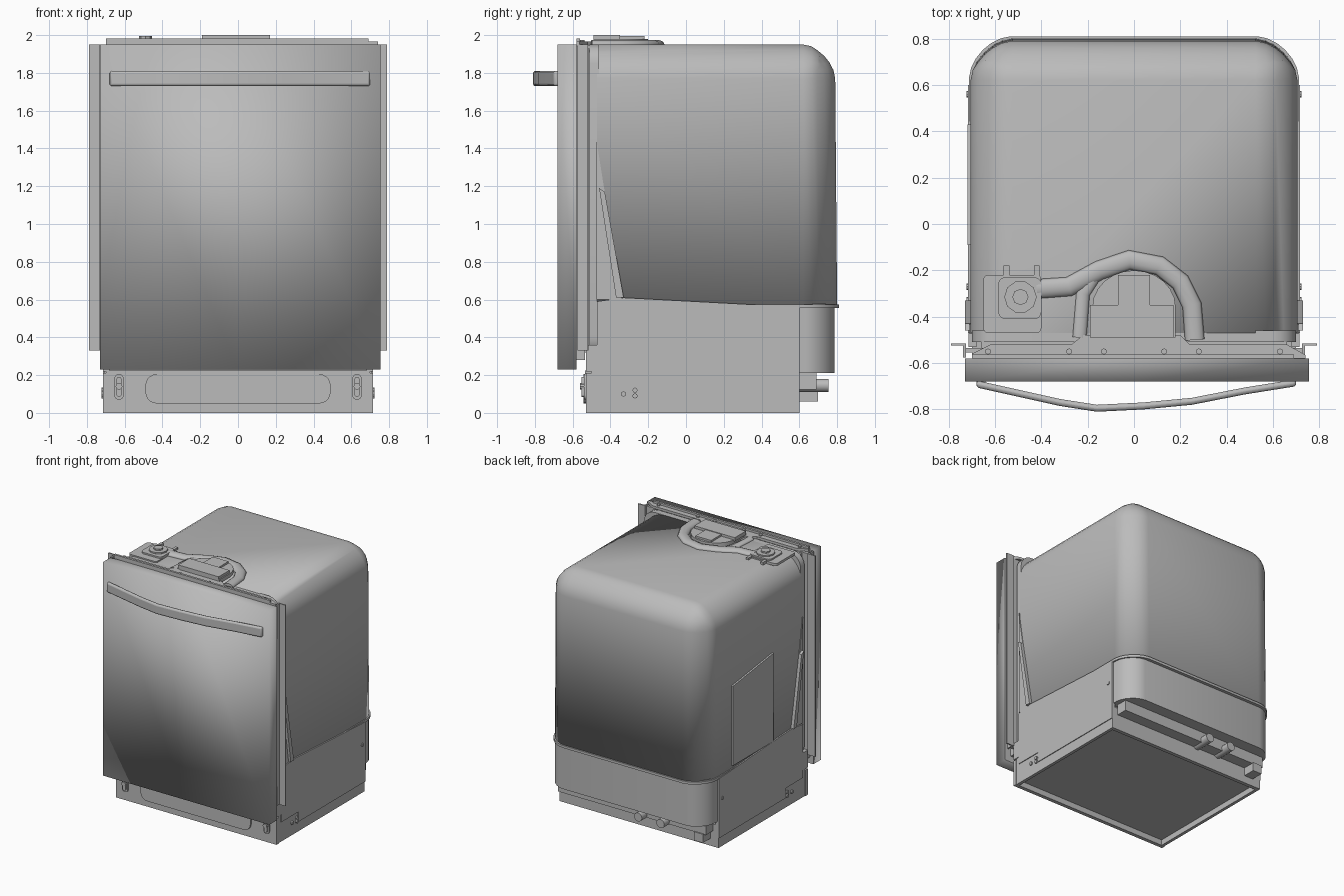
import bpy, bmesh, math

if "Cube" in bpy.data.objects:
    bpy.data.objects.remove(bpy.data.objects["Cube"])

steel = bpy.data.materials.new("brushed_grey")
steel.use_nodes = True
steel.diffuse_color = (0.5, 0.5, 0.5, 1)
steel.node_tree.nodes["Principled BSDF"].inputs["Base Color"].default_value = (0.5, 0.5, 0.5, 1)


def finish(name, bm, angle=30):
    bmesh.ops.recalc_face_normals(bm, faces=bm.faces)
    mesh = bpy.data.meshes.new(name)
    bm.to_mesh(mesh)
    bm.free()
    mesh.materials.append(steel)
    ob = bpy.data.objects.new(name, mesh)
    bpy.context.collection.objects.link(ob)
    bpy.ops.object.select_all(action='DESELECT')
    ob.select_set(True)
    bpy.context.view_layer.objects.active = ob
    bpy.ops.object.shade_smooth_by_angle(angle=math.radians(angle))
    return ob


def box_mesh(x, y, z):
    bm = bmesh.new()
    bmesh.ops.create_cube(bm, size=1)
    for v in bm.verts:
        for i, r in enumerate((x, y, z)):
            v.co[i] = r[0] if v.co[i] < 0 else r[1]
    return bm


def box(name, x, y, z):
    return finish(name, box_mesh(x, y, z))


def prism(name, pts, axis, lo, hi):
    """Extrude an outline along the chosen axis; outline uses the other two axes."""
    def place(p, h):
        c = list(p)
        c.insert(axis, h)
        return c
    bm = bmesh.new()
    face = bm.faces.new([bm.verts.new(place(p, lo)) for p in pts])
    ext = bmesh.ops.extrude_face_region(bm, geom=[face])["geom"]
    move = [0, 0, 0]
    move[axis] = hi - lo
    bmesh.ops.translate(bm, verts=[v for v in ext if isinstance(v, bmesh.types.BMVert)], vec=move)
    return finish(name, bm)


def rounded(u0, u1, v0, v1, r, n=5):
    """Rounded rectangle outline."""
    out = []
    corners = [(u1 - r, v1 - r), (u0 + r, v1 - r), (u0 + r, v0 + r), (u1 - r, v0 + r)]
    for k, (cu, cv) in enumerate(corners):
        for i in range(n + 1):
            a = math.pi / 2 * (k + i / n)
            out.append((cu + r * math.cos(a), cv + r * math.sin(a)))
    return out


def disc(cu, cv, r, n=16):
    return [(cu + r * math.cos(math.tau * i / n), cv + r * math.sin(math.tau * i / n)) for i in range(n)]


def shell(name, x, y, z, r, round_top, angle):
    """Box with rounded rear corners and, if wanted, rounded rear and side top edges."""
    bm = box_mesh(x, y, z)
    picked = []
    for e in bm.edges:
        mid = (e.verts[0].co + e.verts[1].co) / 2
        rear, top = mid.y > y[1] - 0.01, mid.z > z[1] - 0.01
        upright = abs(e.verts[0].co.z - e.verts[1].co.z) > 0.01
        if (rear and upright) or (round_top and top and mid.y > y[0] + 0.01):
            picked.append(e)
    bmesh.ops.bevel(bm, geom=picked, offset=r, segments=6, profile=0.45, affect='EDGES')
    return finish(name, bm, angle)


def mark_sharp(ob, rule):
    verts = ob.data.vertices
    for e in ob.data.edges:
        e.use_edge_sharp = rule(*(verts[i].co for i in e.vertices))


# Tub and the apron below it; the front rim is crisp except at one roof corner
tub = shell("tub", (-0.705, 0.705), (-0.47, 0.80), (0.57, 1.95), 0.18, True, 91)
mark_sharp(tub, lambda a, b: max(a.y, b.y) < -0.46 and not (min(a.x, b.x) > 0.5 and min(a.z, b.z) > 1.9))
for v in tub.data.vertices:
    if v.co.y > 0.7 and v.co.z > 1.0:
        v.co.y -= 0.01
shell("lower_apron", (-0.70, 0.70), (-0.45, 0.785), (0.21, 0.58), 0.15, False, 40)
shell("tub_rim_band", (-0.712, 0.712), (-0.40, 0.81), (0.555, 0.575), 0.18, False, 40)

# Door, softly shaded over its front edges, with its inner liner
bm = box_mesh((-0.73, 0.755), (-0.68, -0.58), (0.23, 1.95))
bmesh.ops.bisect_plane(bm, geom=bm.verts[:] + bm.edges[:] + bm.faces[:],
                       plane_co=(0, 0, 0), plane_no=(1, 0, 0))
door = finish("door_panel", bm, 91)
mark_sharp(door, lambda a, b: min(a.y, b.y) > -0.6)
box("door_liner", (-0.70, 0.70), (-0.58, -0.535), (0.28, 1.94))
prism("tub_collar", rounded(-0.70, 0.70, 0.30, 1.95, 0.1), 1, -0.51, -0.46)
box("door_gasket", (-0.66, 0.66), (-0.54, -0.50), (0.32, 1.93))

# Curved handle bar with softened edges
bar = [(-0.68, -0.705), (-0.5, -0.745), (-0.32, -0.785), (-0.16, -0.81),
       (0.04, -0.80), (0.25, -0.78), (0.48, -0.735), (0.70, -0.70)]
handle = prism("handle", bar + [(x, y + 0.03) for x, y in reversed(bar)], 2, 1.73, 1.81)
soft = handle.modifiers.new("soft_edges", 'BEVEL')
soft.width = 0.013
soft.segments = 3
for x in (-0.66, 0.67):
    box("handle_post", (x - 0.02, x + 0.02), (-0.70, -0.68), (1.74, 1.80))

# Side parts, mirrored
skirt = [(-0.47, 0.16), (-0.47, 0.59), (-0.33, 0.61), (0.60, 0.56),
         (0.60, 0.08), (-0.25, 0.08), (-0.25, 0.16)]
for s, side in ((1, "left"), (-1, "right")):
    def span(a, b):
        return tuple(sorted((s * a, s * b)))
    box(side + "_trim_flange", span(0.73, 0.79), (-0.525, -0.515), (0.33, 1.95))
    box(side + "_trim_return", span(0.725, 0.737), (-0.575, -0.515), (0.33, 1.95))
    box(side + "_flange_web", span(0.68, 0.735), (-0.555, -0.535), (0.33, 1.94))
    prism(side + "_skirt", skirt, 0, *span(0.695, 0.716))
    # hinge arm beside the tub
    arm = [(-0.46, 1.19), (-0.43, 1.17), (-0.33, 0.61), (-0.37, 0.61)]
    prism(side + "_hinge_arm", arm, 0, *span(0.705, 0.73))
    prism(side + "_front_gusset", [(-0.475, 1.45), (-0.34, 0.6), (-0.475, 0.6)], 0, *span(0.70, 0.71))
    box(side + "_hinge_bracket", span(0.68, 0.715), (-0.53, -0.46), (0.22, 0.36))
    # slotted fixings on the kick plate
    prism(side + "_kick_slot", rounded(*span(0.605, 0.655), 0.07, 0.205, 0.024), 1, -0.541, -0.53)
    prism(side + "_kick_inner_slot", rounded(*span(0.617, 0.643), 0.085, 0.19, 0.012), 1, -0.552, -0.53)
    prism(side + "_kick_bolt", disc(s * 0.63, 0.14, 0.018, 10), 1, -0.56, -0.53)
    for y, z in ((-0.33, 0.10), (-0.27, 0.12), (-0.27, 0.09), (0.56, 0.39)):
        prism(side + "_screw", disc(y, z, 0.014, 8), 0, *span(0.70, 0.722))

# Service panel on the right side
prism("side_service_panel", [(0.43, 0.6), (0.43, 1.24), (-0.09, 1.31), (-0.09, 0.6)], 0, -0.719, -0.70)

# Base tray: walls around a raised floor
box("kick_plate", (-0.715, 0.715), (-0.53, -0.50), (0, 0.21))
prism("kick_plate_emboss", rounded(-0.49, 0.49, 0.05, 0.205, 0.06), 1, -0.542, -0.53)
box("kick_plate_top_lip", (-0.70, 0.70), (-0.535, -0.45), (0.205, 0.225))
for s in (1, -1):
    x0, x1 = sorted((s * 0.685, s * 0.71))
    box("base_side_wall", (x0, x1), (-0.50, 0.60), (0, 0.22))
box("base_rear_wall", (-0.705, 0.705), (0.57, 0.60), (0, 0.18))
box("base_floor", (-0.69, 0.69), (-0.51, 0.58), (0.045, 0.07))
box("base_core", (-0.66, 0.66), (-0.42, 0.57), (0.07, 0.25))

# Rear fittings
box("rear_rail", (-0.66, 0.66), (0.60, 0.69), (0.125, 0.21))
box("rear_corner_bracket", (-0.64, -0.56), (0.60, 0.70), (0.06, 0.13))
for x in (-0.1, -0.3):
    prism("rear_hose_port", disc(x, 0.145, 0.035), 1, 0.60, 0.755)

# Roof: mounting strip, vent duct, latch housing, vent box
strip = [(-0.70, -0.58), (0.74, -0.58), (0.74, -0.565), (0.66, -0.52), (0.24, -0.52), (0.20, -0.48),
         (-0.22, -0.48), (-0.27, -0.52), (-0.62, -0.52), (-0.70, -0.56)]
prism("top_mount_strip", strip, 2, 1.945, 1.965)
box("top_strip_lip", (-0.70, 0.69), (-0.58, -0.562), (1.945, 1.982))
for x in (-0.63, -0.28, -0.13, 0.13, 0.28, 0.63):
    prism("strip_screw", disc(x, -0.55, 0.013, 8), 2, 1.96, 1.975)


def duct(name, path, radius):
    """Flattened tube lying on the roof."""
    curve = bpy.data.curves.new(name, 'CURVE')
    curve.dimensions = '3D'
    curve.bevel_depth = radius
    curve.bevel_resolution = 3
    curve.use_fill_caps = True
    curve.materials.append(steel)
    line = curve.splines.new('POLY')
    line.points.add(len(path) - 1)
    for p, (x, y) in zip(line.points, path):
        p.co = (x, y, 0, 1)
    ob = bpy.data.objects.new(name, curve)
    ob.location.z = 1.95
    ob.scale.z = 0.6
    bpy.context.collection.objects.link(ob)


duct("vent_duct", [(-0.42, -0.28), (-0.28, -0.27), (-0.15, -0.20), (-0.02, -0.155), (0.11, -0.18),
                   (0.20, -0.25), (0.25, -0.35), (0.262, -0.50)], 0.042)
duct("duct_branch", [(-0.17, -0.22), (-0.22, -0.30), (-0.235, -0.49)], 0.03)

dome = [(0.18 * math.cos(math.pi * i / 12), -0.36 + 0.16 * math.sin(math.pi * i / 12)) for i in range(13)]
prism("latch_housing", dome + [(-0.18, -0.49), (0.18, -0.49)], 2, 1.94, 1.98)
box("latch_cover", (-0.07, 0.07), (-0.35, -0.22), (1.97, 1.995))
box("latch_front_plate", (-0.19, 0.17), (-0.49, -0.35), (1.97, 2.0))

prism("vent_box", rounded(-0.65, -0.40, -0.47, -0.22, 0.02), 2, 1.94, 1.96)
prism("vent_cap_base", rounded(-0.585, -0.40, -0.41, -0.23, 0.03), 2, 1.95, 1.972)
prism("vent_cap", disc(-0.49, -0.315, 0.07, 10), 2, 1.96, 1.983)
prism("vent_knob", disc(-0.49, -0.315, 0.035, 8), 2, 1.97, 1.995)
for x in (-0.55, -0.42):
    box("vent_tab", (x - 0.012, x + 0.012), (-0.23, -0.18), (1.94, 1.965))
